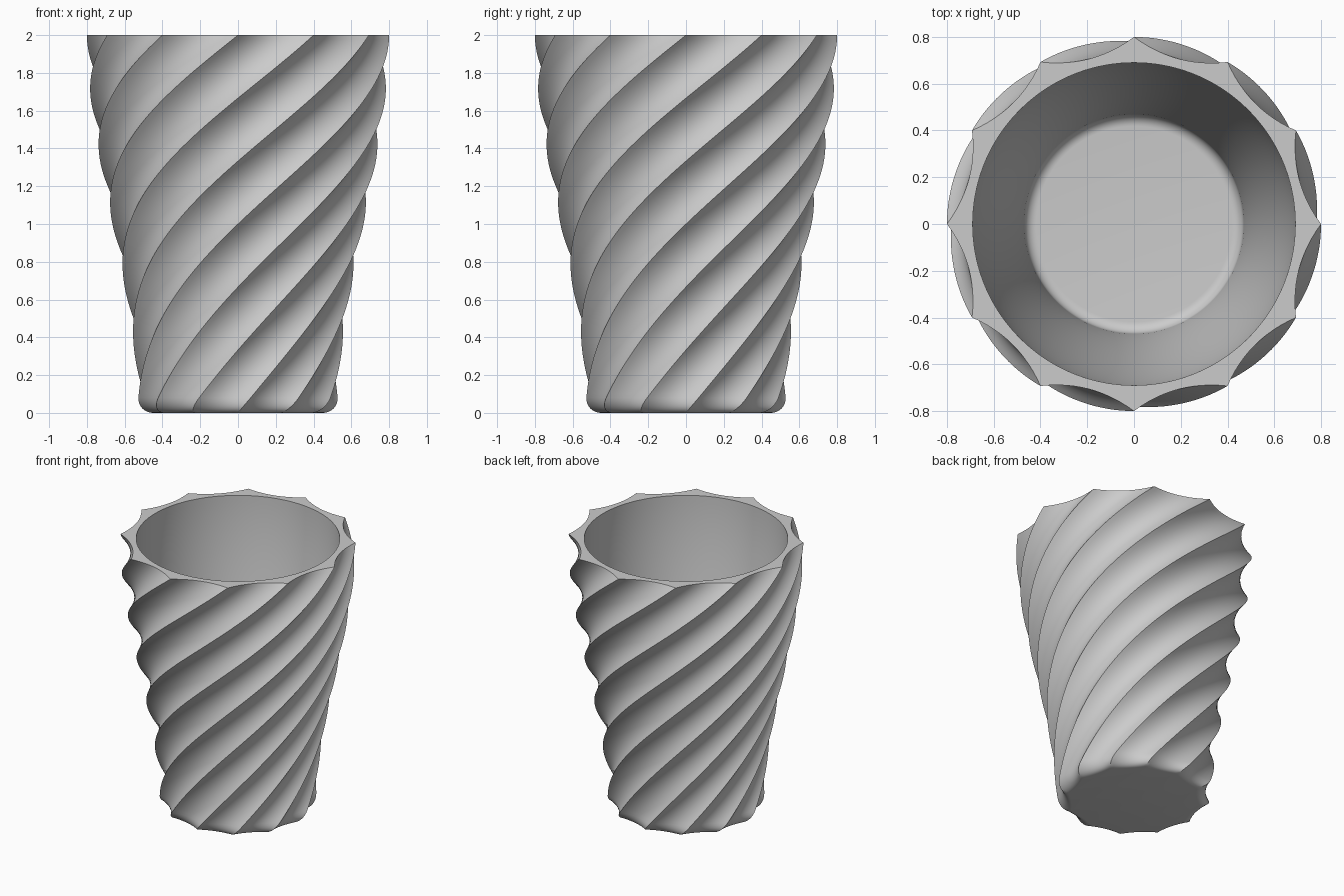
import bpy
import bmesh
from math import sin, cos, pi, radians

if "Cube" in bpy.data.objects:
    bpy.data.objects.remove(bpy.data.objects["Cube"], do_unlink=True)

RIDGES = 12
STEPS = 12          # segments across one flute
HEIGHT = 2.0
ROWS = 84
FILLET = 0.08
FLOOR = 0.1
INNER_FILLET = 0.05


def ease(z):
    t = z / HEIGHT
    return t * t * (3 - 2 * t)


def outer_radius(z):
    return 0.53 + 0.27 * ease(z)


def inner_radius(z):
    return 0.465 + 0.225 * ease(z)


def fluted_ring(radius, z, depth=0.051):
    """Ring of sharp ridges joined by concave arcs, turned with height."""
    points = []
    half = pi / RIDGES
    for ridge in range(RIDGES):
        middle = 2 * half * ridge + half + pi * z / HEIGHT
        for step in range(STEPS):
            u = 2 * step / STEPS - 1
            out = radius * (cos(half) - depth * (1 - u * u))
            side = radius * sin(half) * u
            points.append((out * cos(middle) - side * sin(middle),
                           out * sin(middle) + side * cos(middle), z))
    return points


def round_ring(radius, z):
    count = RIDGES * STEPS
    return [(radius * cos(2 * pi * i / count),
             radius * sin(2 * pi * i / count), z) for i in range(count)]


rings = []

# Rounded foot
for i in range(9):
    a = pi / 2 * i / 8
    z = FILLET * (1 - cos(a))
    r = outer_radius(z) - FILLET * (1 - sin(a))
    rings.append(fluted_ring(r, z, 0.018 + 0.033 * sin(a)))

# Twisted fluted outside
for i in range(1, ROWS + 1):
    z = FILLET + (HEIGHT - FILLET) * i / ROWS
    rings.append(fluted_ring(outer_radius(z), z))

# Smooth inside wall, from the rim down
low = FLOOR + INNER_FILLET
for i in range(41):
    z = HEIGHT + (low - HEIGHT) * i / 40
    rings.append(round_ring(inner_radius(z), z))

# Rounded corner of the inside floor
for i in range(1, 9):
    a = pi / 2 * i / 8
    z = low - INNER_FILLET * sin(a)
    rings.append(round_ring(inner_radius(low) - INNER_FILLET * (1 - cos(a)), z))

# Skin the rings into one closed body
bm = bmesh.new()
loops = [[bm.verts.new(p) for p in ring] for ring in rings]
for lower, upper in zip(loops, loops[1:]):
    for i in range(len(lower)):
        j = (i + 1) % len(lower)
        # At the rim the outer loop has turned by half a circle
        shift = len(lower) // 2 if lower is loops[8 + ROWS] else 0
        k, m = (i + shift) % len(lower), (j + shift) % len(lower)
        bm.faces.new((lower[i], lower[j], upper[m], upper[k]))
bm.faces.new(loops[0])
bm.faces.new(loops[-1])
bmesh.ops.recalc_face_normals(bm, faces=bm.faces)

mesh = bpy.data.meshes.new("fluted_cup")
bm.to_mesh(mesh)
bm.free()
cup = bpy.data.objects.new("fluted_cup", mesh)
bpy.context.collection.objects.link(cup)

# Plain grey finish
grey = bpy.data.materials.new("light_grey")
grey.use_nodes = True
colour = (0.6, 0.6, 0.6, 1)
grey.diffuse_color = colour
grey.node_tree.nodes["Principled BSDF"].inputs["Base Color"].default_value = colour
mesh.materials.append(grey)

bpy.ops.object.select_all(action="DESELECT")
cup.select_set(True)
bpy.context.view_layer.objects.active = cup
bpy.ops.object.shade_smooth_by_angle(angle=radians(28))
